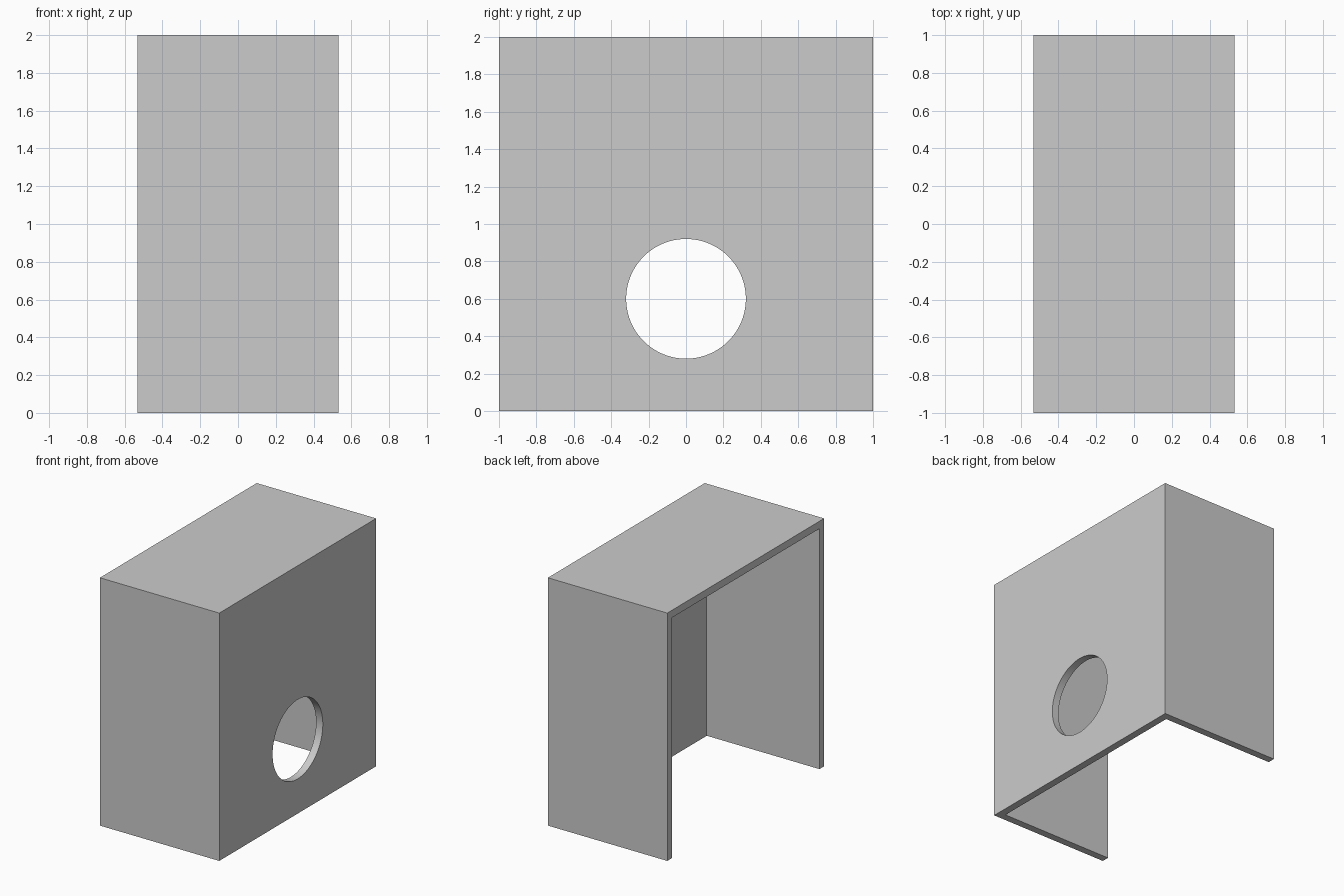
import bpy
import math

cube = bpy.data.objects.get("Cube")
if cube:
    bpy.data.objects.remove(cube, do_unlink=True)

DEPTH, SIZE, WALL = 1.066, 2.0, 0.06
HOLE_RADIUS, HOLE_HEIGHT = 0.32, 0.6

grey = bpy.data.materials.new("light_grey")
grey.use_nodes = True
colour = (0.6, 0.6, 0.6, 1)
grey.diffuse_color = colour
grey.node_tree.nodes["Principled BSDF"].inputs["Base Color"].default_value = colour


def box(name, low, high):
    """Add a box spanning two opposite corners."""
    centre = [(a + b) / 2 for a, b in zip(low, high)]
    bpy.ops.mesh.primitive_cube_add(size=1, location=centre)
    obj = bpy.context.object
    obj.name = name
    obj.scale = [b - a for a, b in zip(low, high)]
    bpy.ops.object.transform_apply(location=True, rotation=True, scale=True)
    return obj


def cut(target, cutter):
    """Subtract the cutter from the target, then discard it."""
    cutter.hide_render = True
    mod = target.modifiers.new("cut", 'BOOLEAN')
    mod.operation = 'DIFFERENCE'
    mod.solver = 'EXACT'
    mod.object = cutter
    bpy.ops.object.select_all(action='DESELECT')
    target.select_set(True)
    bpy.context.view_layer.objects.active = target
    bpy.ops.object.modifier_apply(modifier=mod.name)
    bpy.data.objects.remove(cutter, do_unlink=True)


# Outer block
x, y = DEPTH / 2, SIZE / 2
cover = box("cover_shell", (-x, -y, 0), (x, y, SIZE))

# Hollow, open on the underside and on the -x side
cut(cover, box("hollow_cutter", (-x - 1, -y + WALL, -1), (x - WALL, y - WALL, SIZE - WALL)))

# Round opening through the +x wall
bpy.ops.mesh.primitive_cylinder_add(vertices=96, radius=HOLE_RADIUS, depth=0.4,
                                    location=(x, 0, HOLE_HEIGHT),
                                    rotation=(0, math.pi / 2, 0))
hole = bpy.context.object
hole.name = "hole_cutter"
cut(cover, hole)

# Finish
cover.data.materials.clear()
cover.data.materials.append(grey)
bpy.ops.object.shade_smooth_by_angle(angle=math.radians(30))
